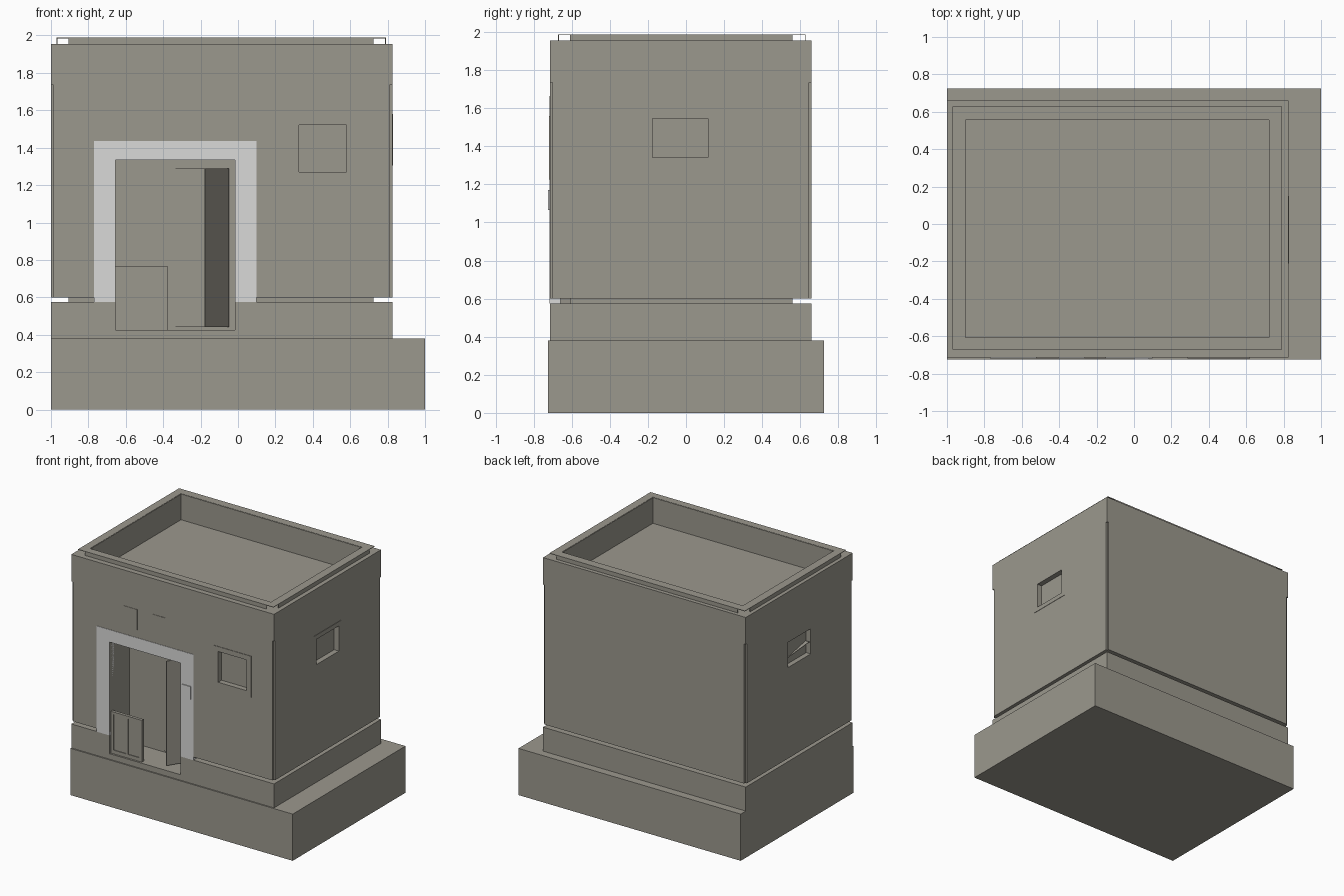
import bpy
import bmesh
from mathutils import Vector

cube = bpy.data.objects.get("Cube")
if cube:
    bpy.data.objects.remove(cube, do_unlink=True)


def material(name, color):
    m = bpy.data.materials.new(name)
    m.use_nodes = True
    m.diffuse_color = (*color, 1)
    m.node_tree.nodes["Principled BSDF"].inputs["Base Color"].default_value = (*color, 1)
    return m


STONE = material("warm grey stone", (0.33, 0.315, 0.27))
TRIM = material("pale grey trim", (0.7, 0.7, 0.69))


def prism(name, outline, z0, z1, mat=STONE):
    """Extrude a flat outline between two heights."""
    bm = bmesh.new()
    face = bm.faces.new([bm.verts.new((x, y, z0)) for x, y in outline])
    top = bmesh.ops.extrude_face_region(bm, geom=[face])["geom"]
    for v in top:
        if isinstance(v, bmesh.types.BMVert):
            v.co.z = z1
    bmesh.ops.recalc_face_normals(bm, faces=bm.faces)
    mesh = bpy.data.meshes.new(name)
    bm.to_mesh(mesh)
    bm.free()
    mesh.materials.append(mat)
    obj = bpy.data.objects.new(name, mesh)
    bpy.context.scene.collection.objects.link(obj)
    return obj


def box(name, x, y, z, mat=STONE):
    outline = [(x[0], y[0]), (x[1], y[0]), (x[1], y[1]), (x[0], y[1])]
    return prism(name, outline, z[0], z[1], mat)


def cut(obj, *spans):
    """Subtract box-shaped openings from a part."""
    for span in spans:
        cutter = box("cutter", *span)
        mod = obj.modifiers.new("opening", "BOOLEAN")
        mod.operation = "DIFFERENCE"
        mod.solver = "EXACT"
        mod.object = cutter
        bpy.context.view_layer.update()
        graph = bpy.context.evaluated_depsgraph_get()
        mesh = bpy.data.meshes.new_from_object(obj.evaluated_get(graph))
        obj.modifiers.clear()
        obj.data = mesh
        bpy.data.objects.remove(cutter, do_unlink=True)
    return obj


def panels(name, at_x, at_y, span_x, span_y, z, t=0.004):
    """Four upright thin panels that leave the corners open."""
    for side, y, d in (("front", at_y[0], t), ("back", at_y[1], -t)):
        box(f"{name}_{side}", span_x, sorted((y, y + d)), z)
    for side, x, d in (("right", at_x[0], t), ("left", at_x[1], -t)):
        box(f"{name}_{side}", sorted((x, x + d)), span_y, z)


# Main extents
X, Y = (-1, 0.825), (-0.715, 0.66)
INX, INY = (-0.905, 0.725), (-0.61, 0.56)
RIMX, RIMY = (-0.97, 0.79), (-0.672, 0.628)
DOOR = ((-0.655, -0.015), (-0.9, -0.46), (0.425, 1.335))

# Base slab, plinth and the recessed neck above it
box("base_slab", (-1, 1), (-0.725, 0.725), (0, 0.38))
cut(box("plinth", X, Y, (0.38, 0.575)), DOOR)
cut(box("neck", INX, INY, (0.575, 0.6)), DOOR)

# Walls with notched corners
n = 0.014
notched = []
for sx, sy, first in ((0, 0, "x"), (1, 0, "y"), (1, 1, "x"), (0, 1, "y")):
    x, y = X[sx], Y[sy]
    ix, iy = x + n * (1 - 2 * sx), y + n * (1 - 2 * sy)
    ends = [(x, iy), (ix, iy), (ix, y)]
    notched += ends if first == "x" else ends[::-1]
walls = prism("walls", notched, 0.6, 1.735)
front_hole = ((0.325, 0.58), (-0.9, -0.675), (1.27, 1.52))
right_hole = ((-1.2, -0.96), (-0.175, 0.115), (1.34, 1.545))
left_hole = ((0.785, 1.2), (-0.175, 0.115), (1.34, 1.545))
cut(walls, DOOR, front_hole, right_hole, left_hole)

# Window surrounds
cut(box("front_window_surround", (0.285, 0.62), (-0.719, -0.714), (1.225, 1.56)), front_hole)
cut(box("right_window_surround", (-1.0, -0.995), (-0.21, 0.15), (1.305, 1.58)), right_hole)
cut(box("left_window_surround", (0.824, 0.828), (-0.21, 0.15), (1.305, 1.58)), left_hole)

# Broken pane piece in one side window
shard = prism("window_shard", [(-0.965, 0.1), (-0.965, -0.16), (-0.998, -0.16)], 1.44, 1.444)
for v in shard.data.vertices:
    v.co.z -= 0.2 * (v.co.y + 0.16)

# Top band with the sunken roof
pit = (INX, INY, (1.775, 3))
cut(box("top_band", X, Y, (1.735, 1.955)), pit)
panels("rim_outer", RIMX, RIMY, INX, INY, (1.955, 1.986))
panels("rim_inner", INX, INY, INX, INY, (1.955, 1.986))
cut(box("rim_cap", RIMX, RIMY, (1.984, 1.988)), pit)

# Door frame
frame = box("door_frame", (-0.77, 0.1), (-0.718, -0.66), (0.575, 1.435), TRIM)
cut(frame, DOOR)
box("door_control_box", (0.0, 0.08), (-0.725, -0.716), (1.065, 1.17), TRIM)

# Doors at the back of the entrance
box("fixed_door", (-0.62, -0.335), (-0.468, -0.458), (0.44, 1.285))
box("inner_door", (-0.335, -0.055), (-0.472, -0.458), (0.44, 1.29))

# Open door leaf, swung outwards
hinge, tip = Vector((-0.055, -0.47)), Vector((-0.18, -0.67))
side = (tip - hinge).orthogonal().normalized() * 0.008
leaf = [hinge, tip, tip + side, hinge + side]
prism("open_door", [tuple(p) for p in leaf], 0.44, 1.29)

# Low gate with two sunken panels
gate = box("gate", (-0.655, -0.375), (-0.7, -0.675), (0.425, 0.765))
cut(gate, *[(x, (-0.8, -0.694), (0.455, 0.745)) for x in ((-0.63, -0.52), (-0.5, -0.4))])

# Small plates above the entrance
for i, x in enumerate(((-0.525, -0.405), (-0.265, -0.15))):
    box(f"wall_plate_{i + 1}", x, (-0.718, -0.714), (1.5, 1.665))
